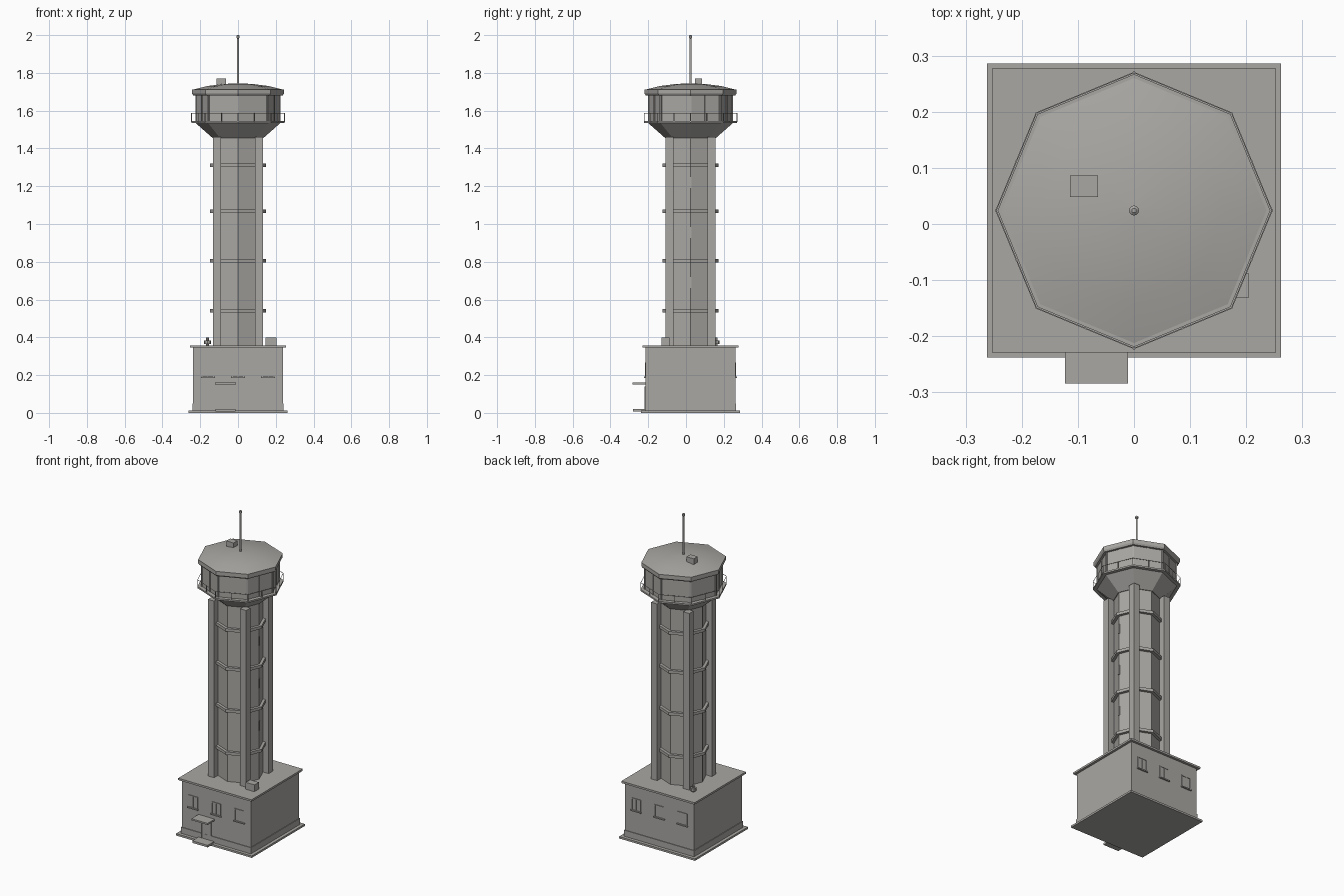
import bpy
import math
from mathutils import Vector

if "Cube" in bpy.data.objects:
    bpy.data.objects.remove(bpy.data.objects["Cube"], do_unlink=True)

CY = 0.024  # tower axis in y

concrete = bpy.data.materials.new("warm grey concrete")
concrete.use_nodes = True
GREY = (0.40, 0.39, 0.37, 1)
concrete.diffuse_color = GREY
concrete.node_tree.nodes["Principled BSDF"].inputs["Base Color"].default_value = GREY


def make(name, verts, faces):
    mesh = bpy.data.meshes.new(name)
    mesh.from_pydata(verts, [], faces)
    mesh.materials.append(concrete)
    obj = bpy.data.objects.new(name, mesh)
    bpy.context.collection.objects.link(obj)
    return obj


def box(name, x, y, z, turn=0):
    """Box from (min, max) ranges; turn spins it about the tower axis."""
    verts = []
    for k in z:
        for a, b in ((0, 0), (1, 0), (1, 1), (0, 1)):
            px, py = x[a], y[b]
            if turn:
                c, s = math.cos(turn), math.sin(turn)
                px, py = c * px - s * py, s * px + c * py + CY
            verts.append((px, py, k))
    sides = [(i, (i + 1) % 4, (i + 1) % 4 + 4, i + 4) for i in range(4)]
    return make(name, verts, [(3, 2, 1, 0), (4, 5, 6, 7)] + sides)


def lathe(name, profile, n=8, x=0, y=CY):
    """Solid of revolution with n sides, corners on the axes."""
    verts, faces = [], []
    for r, z in profile:
        for i in range(n):
            a = math.tau * i / n
            verts.append((x + r * math.cos(a), y + r * math.sin(a), z))
    for k in range(len(profile) - 1):
        for i in range(n):
            j = (i + 1) % n
            faces.append((k * n + i, k * n + j, k * n + n + j, k * n + n + i))
    last = (len(profile) - 1) * n
    faces += [tuple(range(n))[::-1], tuple(range(last, last + n))]
    return make(name, verts, faces)


def square(name, half, z):
    return box(name, (-half, half), (CY - half, CY + half), z)


# Base building
square("ground_slab", 0.262, (0, 0.012))
square("plinth", 0.242, (0.012, 0.05))
square("base_walls", 0.238, (0.05, 0.345))
square("base_roof", 0.253, (0.345, 0.357))

# Three framed windows on the front and back walls
for side, label in ((-1, "front"), (1, "back")):
    wall = CY + side * 0.238

    def out(a, b):
        return tuple(sorted((wall + side * a, wall + side * b)))

    for x in (-0.16, 0, 0.16):
        box(label + "_window_pane", (x - 0.028, x + 0.028), out(-0.01, 0.001), (0.195, 0.262))
        for s in (-0.03, 0, 0.03):
            w = 0.003 if s else 0.0015
            box(label + "_window_upright", (x + s - w, x + s + w), out(-0.01, 0.004), (0.193, 0.265))
        box(label + "_window_lintel", (x - 0.033, x + 0.033), out(-0.01, 0.004), (0.26, 0.266))
        box(label + "_window_sill", (x - 0.037, x + 0.037), out(-0.01, 0.009), (0.185, 0.192))

# Entrance
front = CY - 0.238
box("door", (-0.098, -0.038), (front - 0.003, front + 0.01), (0.012, 0.135))
for x in (-0.102, -0.038):
    box("door_jamb", (x, x + 0.005), (front - 0.006, front + 0.01), (0.012, 0.14))
box("door_head", (-0.102, -0.033), (front - 0.006, front + 0.01), (0.135, 0.14))
box("door_canopy", (-0.123, -0.011), (-0.284, front + 0.01), (0.15, 0.16))
box("door_step", (-0.12, -0.013), (-0.28, front + 0.01), (0.008, 0.021))

# Equipment on the base roof
box("roof_unit", (0.145, 0.205), (-0.131, -0.088), (0.355, 0.4))
lathe("vent_stem", [(0.008, 0.355), (0.008, 0.4)], 8, -0.162, 0.16)
lathe("vent_cap", [(0.018, 0.365), (0.018, 0.383)], 8, -0.162, 0.16)

# Shaft with corner pillars and ring bands
lathe("shaft", [(0.13, 0.355), (0.13, 1.47)])
for sx in (-1, 1):
    for sy in (-1, 1):
        box("corner_pillar", sorted((sx * 0.09, sx * 0.132)),
            sorted((CY + sy * 0.09, CY + sy * 0.132)), (0.355, 1.46))
for z in (0.54, 0.805, 1.067, 1.31):
    lathe("ring_band", [(0.148, z - 0.009), (0.148, z + 0.009)])
for z in (0.69, 0.955, 1.22):
    box("shaft_slit", (0.12, 0.132), (CY - 0.005, CY + 0.005), (z - 0.03, z + 0.03))

# Head: flared underside, gallery floor and walls
lathe("head_flare", [(0.134, 1.455), (0.225, 1.535)])
lathe("gallery_floor", [(0.247, 1.535), (0.247, 1.545)])
lathe("head_walls", [(0.222, 1.545), (0.222, 1.69)])
apothem = math.cos(math.pi / 8)
for i in range(16):
    r = 0.222 if i % 2 == 0 else 0.222 * apothem
    box("wall_rib", (r - 0.01, r + 0.004), (-0.005, 0.005), (1.545, 1.685), math.pi * i / 8 + math.tau)

# Gallery railing
for i in range(16):
    r = 0.246 if i % 2 == 0 else 0.246 * apothem
    box("rail_post", (r - 0.0015, r + 0.0015), (-0.0015, 0.0015), (1.54, 1.588), math.pi * i / 8 + math.tau)
for i in range(8):
    r, h = 0.246 * apothem, 0.246 * math.sin(math.pi / 8)
    box("hand_rail", (r - 0.001, r + 0.001), (-h, h), (1.586, 1.588), math.pi * (2 * i + 1) / 8)

# Roof
lathe("roof_fascia", [(0.236, 1.68), (0.243, 1.69), (0.243, 1.712)])
roof = lathe("roof_dome", [(0.24, 1.711), (0.165, 1.73), (0.08, 1.741), (0.01, 1.745)])
bpy.ops.object.select_all(action="DESELECT")
roof.select_set(True)
bpy.context.view_layer.objects.active = roof
bpy.ops.object.shade_smooth_by_angle(angle=math.radians(35))
box("roof_hatch", (-0.114, -0.064), (0.048, 0.086), (1.72, 1.77))

# Mast
lathe("mast", [(0.005, 1.74), (0.005, 1.99)], 12)
lathe("mast_tip", [(0.004, 1.982), (0.009, 1.986), (0.009, 1.996), (0.004, 2.0)], 12)
